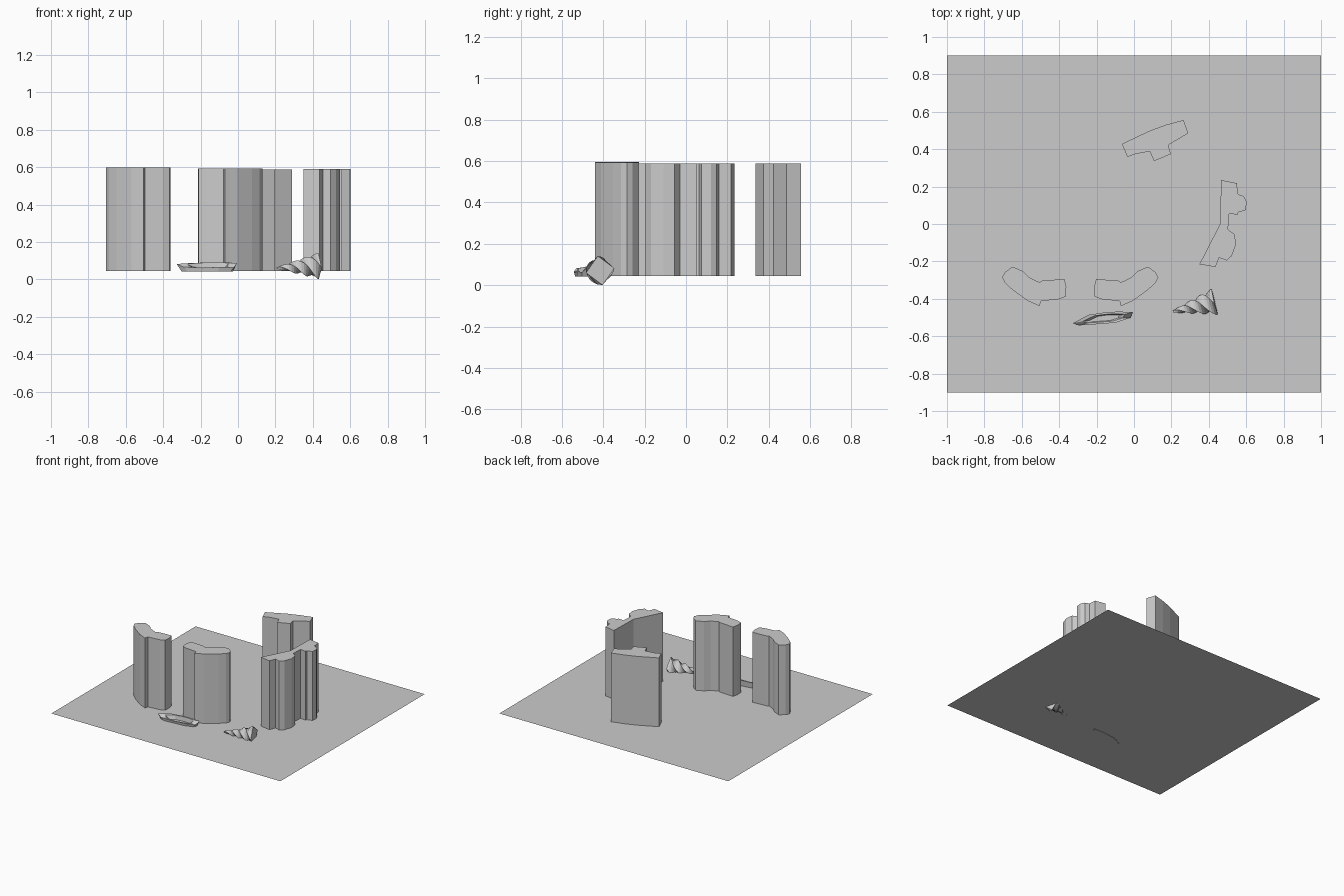
import bpy, math
from mathutils import Vector, Matrix

if "Cube" in bpy.data.objects:
    bpy.data.objects.remove(bpy.data.objects["Cube"])

BASE = 0.045  # height of the ground sheet


def make_object(name, verts, faces):
    mesh = bpy.data.meshes.new(name)
    mesh.from_pydata(verts, [], faces)
    mesh.validate()
    ob = bpy.data.objects.new(name, mesh)
    bpy.context.collection.objects.link(ob)
    return ob


def loft(name, rings):
    """Skin equal-length rings and cap both ends."""
    n = len(rings[0])
    verts = [v for r in rings for v in r]
    faces = [(k * n + i, k * n + (i + 1) % n, (k + 1) * n + (i + 1) % n, (k + 1) * n + i)
             for k in range(len(rings) - 1) for i in range(n)]
    faces.append(tuple(reversed(range(n))))
    faces.append(tuple(range((len(rings) - 1) * n, len(rings) * n)))
    return make_object(name, verts, faces)


def block(name, outline, top):
    """Upright prism; outline runs counter-clockwise."""
    return loft(name, [[(x, y, z) for x, y in outline] for z in (BASE, top)])


# flat ground sheet
make_object("ground_sheet",
            [(-1, -0.9, BASE), (1, -0.9, BASE), (1, 0.9, BASE), (-1, 0.9, BASE)],
            [(0, 1, 2, 3)])

# front pair of standing stones, mirrored
front = [(-.65, -.228), (-.69, -.258), (-.705, -.285), (-.69, -.315), (-.65, -.352),
         (-.57, -.41), (-.53, -.428), (-.505, -.44), (-.498, -.412), (-.40, -.402),
         (-.365, -.388), (-.362, -.335), (-.372, -.295), (-.49, -.302), (-.505, -.312),
         (-.56, -.286), (-.595, -.252)]
block("front_left_stone", front, 0.597)
block("front_right_stone", [(-0.575 - x, y) for x, y in reversed(front)], 0.593)

# stone on the right side
block("right_stone", [
    (.466, .235), (.46, 0), (.35, -.215), (.436, -.23), (.455, -.18), (.495, -.195),
    (.523, -.17), (.545, -.11), (.538, -.055), (.503, -.03), (.507, .055), (.555, .05),
    (.557, .062), (.598, .075), (.602, .12), (.587, .148), (.555, .16), (.55, .218)], 0.589)

# stone at the back
block("back_stone", [
    (.265, .556), (.17, .53), (.08, .497), (-.065, .428), (-.035, .358), (.01, .375),
    (.085, .388), (.107, .336), (.197, .374), (.183, .422), (.205, .435), (.29, .485)], 0.588)

# twisted four-sided spire shell lying on its side
tip, mouth = Vector((.208, -.468, .06)), Vector((.431, -.415, .071))
axis = mouth - tip
frame = axis.to_track_quat('X', 'Z').to_matrix()
rings = []
STEPS = 18
for k in range(STEPS + 1):
    t = k / STEPS
    r = 0.006 + 0.065 * t
    turn = math.radians(99 - 330 * (1 - t))
    rings.append([tip + axis * t + frame @ Vector(
        (0, r * math.cos(turn + a * math.pi / 2), r * math.sin(turn + a * math.pi / 2)))
        for a in range(4)])
loft("spire_shell", rings)

# flat pointed shell with a hollow top
rim = [(-.328, -.53, .082), (-.29, -.542, .066), (-.19, -.535, .062), (-.10, -.528, .066),
       (-.02, -.502, .064), (-.005, -.472, .088), (-.08, -.468, .09), (-.15, -.472, .09),
       (-.24, -.485, .088)]
mid = Vector((-.15, -.503, 0))


def shrink(s, z):
    return [(mid.x + (x - mid.x) * s, mid.y + (y - mid.y) * s, z) for x, y, _ in rim]


inner = [(mid.x + (x - mid.x) * .7, mid.y + (y - mid.y) * .65, z) for x, y, z in rim]
loft("hollow_shell", [shrink(.85, .042), rim, inner, shrink(.5, .056)])
